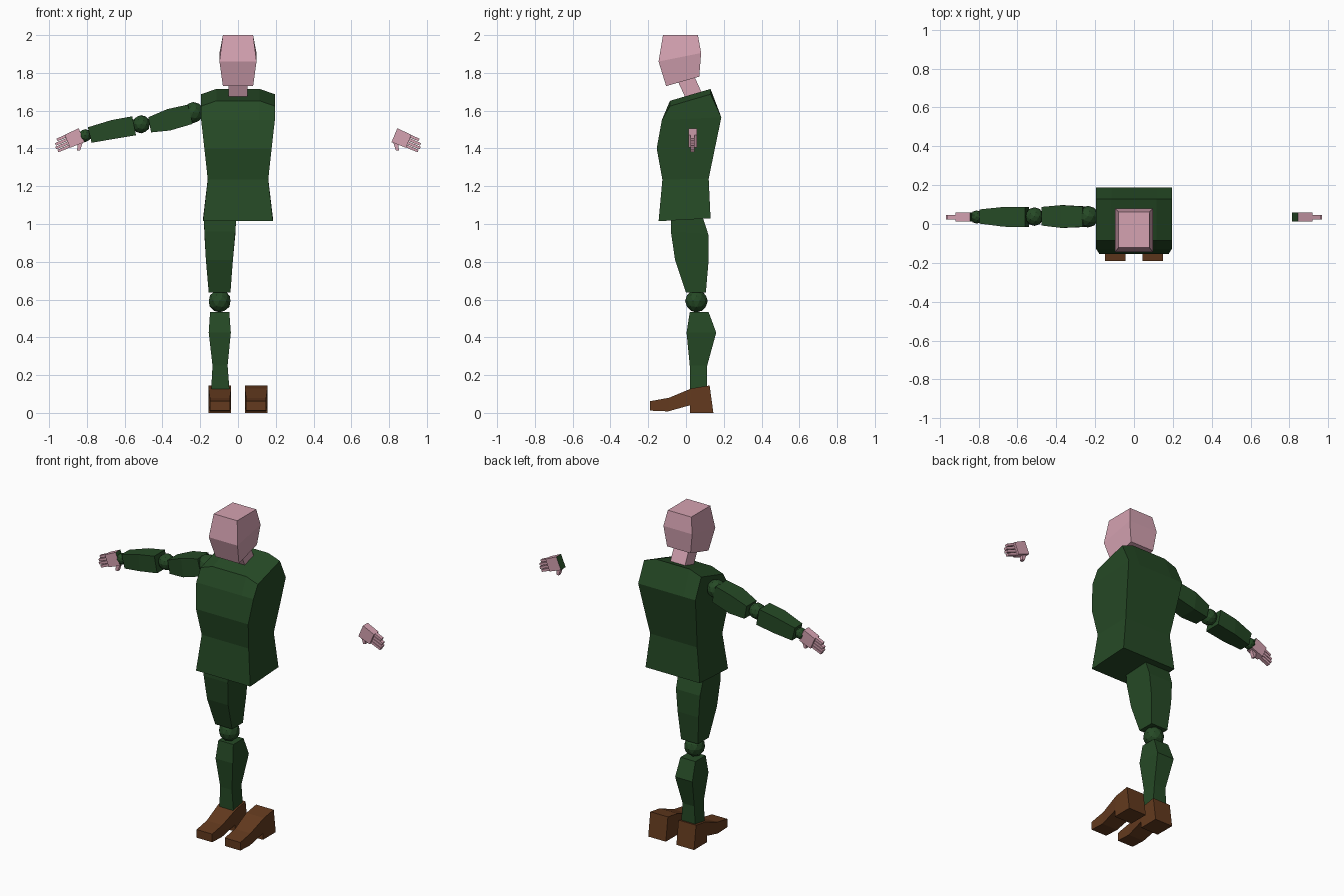
import bpy, bmesh, math
from mathutils import Vector

if "Cube" in bpy.data.objects:
    bpy.data.objects.remove(bpy.data.objects["Cube"])


def material(name, rgb):
    m = bpy.data.materials.new(name)
    m.diffuse_color = (*rgb, 1)
    m.use_nodes = True
    m.node_tree.nodes["Principled BSDF"].inputs["Base Color"].default_value = m.diffuse_color
    return m


GREEN = material("dark green cloth", (0.019, 0.068, 0.019))
PINK = material("pink skin", (0.66, 0.36, 0.44))
BROWN = material("brown leather", (0.125, 0.042, 0.013))


def finish(name, bm, *mats):
    bmesh.ops.recalc_face_normals(bm, faces=bm.faces)
    me = bpy.data.meshes.new(name)
    bm.to_mesh(me)
    bm.free()
    for m in mats:
        me.materials.append(m)
    ob = bpy.data.objects.new(name, me)
    bpy.context.collection.objects.link(ob)
    return ob


def loft(name, rings, mat):
    """Join rings of points into a closed flat-faced body."""
    bm = bmesh.new()
    rows = [[bm.verts.new(p) for p in r] for r in rings]
    n = len(rows[0])
    for a, b in zip(rows, rows[1:]):
        for i in range(n):
            j = (i + 1) % n
            bm.faces.new((a[i], a[j], b[j], b[i]))
    for r in (rows[0], rows[-1]):
        # caps as strips of quads so the shoulder roof stays crisp
        for i in range(n // 2 - 1):
            bm.faces.new((r[i], r[i + 1], r[n - 2 - i], r[n - 1 - i]))
    return finish(name, bm, mat)


def upright(x0, x1, yf, zf, yb, zb):
    return [(x0, yf, zf), (x1, yf, zf), (x1, yb, zb), (x0, yb, zb)]


def arm_ring(xt, zt, xb, zb, y0, y1):
    return [(xt, y0, zt), (xt, y1, zt), (xb, y1, zb), (xb, y0, zb)]


def ball(name, loc, r):
    bm = bmesh.new()
    bmesh.ops.create_icosphere(bm, subdivisions=2, radius=r)
    bmesh.ops.translate(bm, vec=loc, verts=bm.verts)
    finish(name, bm, GREEN)


# head and neck
loft("head", [upright(-0.08, 0.08, -0.105, 1.73, 0.07, 1.78),
              upright(-0.098, 0.098, -0.145, 1.86, 0.08, 1.905),
              upright(-0.08, 0.08, -0.122, 2.0, 0.063, 2.0)], PINK)
loft("neck", [upright(-0.05, 0.05, 0.01, 1.64, 0.095, 1.67),
              upright(-0.05, 0.05, -0.045, 1.76, 0.04, 1.79)], PINK)


# torso: half width, front y z, back y z, drop at the outer edges
def torso_ring(w, yf, zf, yb, zb, drop=0.0):
    xs = (-w, -0.115, 0.115, w)
    d = (drop, 0, 0, drop)
    return ([(x, yf, zf - e) for x, e in zip(xs, d)] +
            [(x, yb, zb - e) for x, e in reversed(list(zip(xs, d)))])


loft("torso", [torso_ring(0.185, -0.145, 1.015, 0.13, 1.03),
               torso_ring(0.16, -0.125, 1.235, 0.12, 1.24),
               torso_ring(0.178, -0.155, 1.4, 0.153, 1.4),
               torso_ring(0.195, -0.128, 1.55, 0.187, 1.565),
               torso_ring(0.195, -0.085, 1.652, 0.13, 1.715, 0.028)], GREEN)

# single arm
loft("upper_arm", [arm_ring(-0.265, 1.632, -0.24, 1.53, -0.015, 0.09),
                   arm_ring(-0.375, 1.608, -0.36, 1.495, -0.02, 0.097),
                   arm_ring(-0.475, 1.565, -0.46, 1.485, -0.008, 0.088)], GREEN)
loft("forearm", [arm_ring(-0.56, 1.57, -0.54, 1.47, -0.016, 0.088),
                 arm_ring(-0.67, 1.55, -0.66, 1.45, -0.014, 0.088),
                 arm_ring(-0.795, 1.512, -0.775, 1.43, 0.002, 0.075)], GREEN)
ball("shoulder_joint", (-0.237, 0.038, 1.59), 0.056)
ball("elbow_joint", (-0.513, 0.038, 1.528), 0.048)
ball("wrist_joint", (-0.81, 0.036, 1.468), 0.034)

# single leg
loft("thigh", [upright(-0.155, -0.04, 0.0, 0.637, 0.105, 0.637),
               upright(-0.17, -0.027, -0.058, 0.81, 0.12, 0.81),
               upright(-0.178, -0.014, -0.08, 0.96, 0.118, 0.945),
               upright(-0.18, -0.01, -0.08, 1.02, 0.09, 1.03)], GREEN)
loft("shin", [upright(-0.142, -0.045, 0.02, 0.12, 0.112, 0.12),
              upright(-0.135, -0.055, 0.02, 0.25, 0.112, 0.25),
              upright(-0.155, -0.038, 0.003, 0.425, 0.16, 0.425),
              upright(-0.148, -0.046, 0.02, 0.533, 0.12, 0.533)], GREEN)
ball("knee_joint", (-0.097, 0.055, 0.592), 0.06)

# shoes: side profile with a heel, extruded and slightly narrower at the toe
PROFILE = [(0.145, 0.0), (0.02, 0.0), (0.02, 0.04), (-0.095, 0.008), (-0.19, 0.012),
           (-0.19, 0.062), (-0.09, 0.08), (0.03, 0.13), (0.125, 0.145)]
for side, label in ((-1, "right"), (1, "left")):
    bm = bmesh.new()
    rows = [[bm.verts.new((side * 0.096 + s * (0.06 if y > 0 else 0.053), y, z))
             for y, z in PROFILE] for s in (-1, 1)]
    n = len(PROFILE)
    for r in rows:
        bm.faces.new((r[0], r[1], r[2], r[7], r[8]))
        bm.faces.new((r[2], r[3], r[6], r[7]))
        bm.faces.new((r[3], r[4], r[5], r[6]))
    for i in range(n):
        j = (i + 1) % n
        bm.faces.new((rows[0][i], rows[0][j], rows[1][j], rows[1][i]))
    finish(label + "_shoe", bm, BROWN)

# hands: palm, four fingers and thumb in a tilted plane; wrist face is green
ANG = math.radians(-23)
U = Vector((math.cos(ANG), 0, math.sin(ANG)))
V = Vector((-math.sin(ANG), 0, math.cos(ANG)))
ORIGIN = Vector((0.828, 0, 1.47))


def slab(bm, quad, y0, y1, side):
    rows = []
    for y in (y0, y1):
        pts = [ORIGIN + U * u + V * v for u, v in quad]
        rows.append([bm.verts.new((side * p.x, y, p.z)) for p in pts])
    faces = [bm.faces.new(r) for r in rows]
    for i in range(4):
        j = (i + 1) % 4
        faces.append(bm.faces.new((rows[0][i], rows[0][j], rows[1][j], rows[1][i])))
    return faces


for side, label in ((-1, "right"), (1, "left")):
    bm = bmesh.new()
    palm = slab(bm, [(0, -0.04), (0.082, -0.037), (0.082, 0.037), (0, 0.04)], 0.012, 0.058, side)
    palm[5].material_index = 1
    for k, tip in enumerate((0.148, 0.152, 0.146, 0.13)):
        v = -0.028 + k * 0.0187
        slab(bm, [(0.08, v - 0.008), (tip, v - 0.007), (tip, v + 0.007), (0.08, v + 0.008)],
             0.024, 0.046, side)
    slab(bm, [(0.008, -0.036), (0.04, -0.072), (0.053, -0.064), (0.038, -0.036)],
         0.024, 0.046, side)
    finish(label + "_hand", bm, PINK, GREEN)
